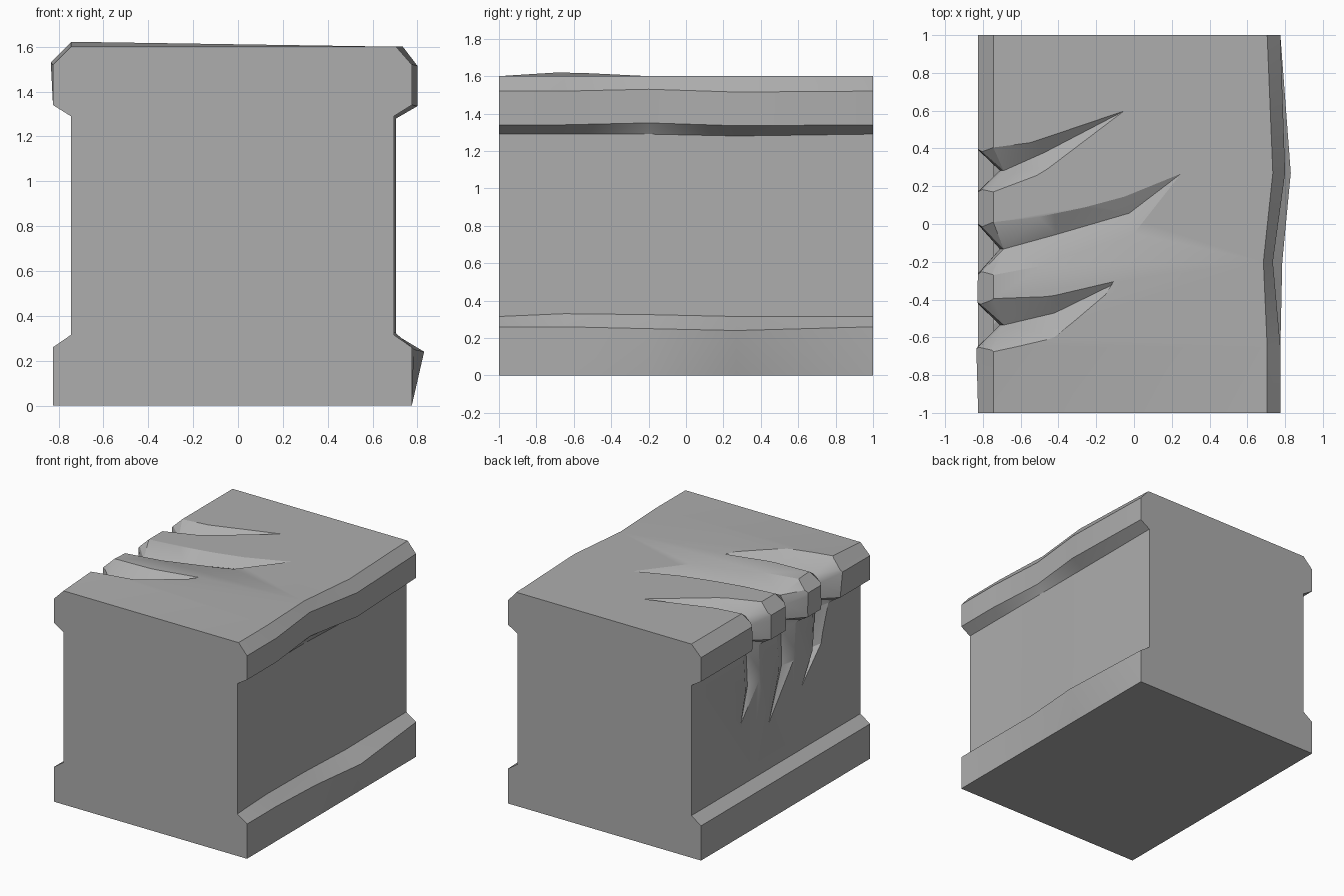
import bpy, bmesh
from mathutils import Vector

cube = bpy.data.objects.get("Cube")
if cube:
    bpy.data.objects.remove(cube)

stone = bpy.data.materials.new("grey stone")
stone.use_nodes = True
GREY = (0.42, 0.42, 0.42, 1)
stone.diffuse_color = GREY
stone.node_tree.nodes["Principled BSDF"].inputs["Base Color"].default_value = GREY


def loft(name, sections):
    """Skin a list of closed rings; a one-point ring makes a pointed end."""
    bm = bmesh.new()
    rings = [[bm.verts.new(p) for p in ring] for ring in sections]
    for a, b in zip(rings, rings[1:]):
        n = max(len(a), len(b))
        for i in range(n):
            j = (i + 1) % n
            if len(a) == 1:
                bm.faces.new((a[0], b[j], b[i]))
            elif len(b) == 1:
                bm.faces.new((a[i], a[j], b[0]))
            else:
                bm.faces.new((a[i], a[j], b[j], b[i]))
    for ring in (rings[0], rings[-1]):
        if len(ring) > 2:
            bm.faces.new(ring)
    bmesh.ops.triangulate(bm, faces=[f for f in bm.faces if len(f.verts) == 4])
    bmesh.ops.recalc_face_normals(bm, faces=bm.faces)
    mesh = bpy.data.meshes.new(name)
    bm.to_mesh(mesh)
    bm.free()
    mesh.materials.append(stone)
    obj = bpy.data.objects.new(name, mesh)
    bpy.context.collection.objects.link(obj)
    return obj


# Half profile of the block: base, waist, rim and chamfered top
HEIGHTS = (0, 0.26, 0.315, 1.29, 1.34, 1.52, 1.6)
LEFT = (0.775, 0.775, 0.695, 0.695, 0.775, 0.775, 0.705)
RIGHT = (-0.825, -0.825, -0.745, -0.745, -0.825, -0.825, -0.745)

# Worn offsets at each slice along the block: {profile row: (dx, dz)}
worn_left = {
    -1: {},
    -0.65: {2: (0, 0.015)},
    -0.2: {1: (0.01, -0.01), 2: (0, 0.01), 4: (-0.04, 0.01), 5: (-0.04, 0.01), 6: (-0.02, 0)},
    0.27: {1: (0.055, -0.02), 2: (0.01, 0), 3: (0.01, -0.01), 4: (0.025, -0.005),
           5: (0.025, -0.005), 6: (0.03, 0)},
    1: {},
}
worn_right = {-0.65: {5: (-0.01, 0.01), 6: (0, 0.022)}}


def side(xs, y, worn):
    pts = []
    for row, (x, z) in enumerate(zip(xs, HEIGHTS)):
        dx, dz = worn.get(row, (0, 0))
        pts.append(Vector((x + dx, y, z + dz)))
    return pts


block = loft("wall_block", [
    side(LEFT, y, worn) + side(RIGHT, y, worn_right.get(y, {}))[::-1]
    for y, worn in worn_left.items()])


def groove(upper, lower, valley):
    """V section whose lips are pushed out beyond the surface."""
    u, l, v = Vector(upper), Vector(lower), Vector(valley)
    return [v + (u - v) * 1.5, v, v + (l - v) * 1.5]


def claw(rim, top_tip, top_mids, waist_mid, waist_tip):
    """Claw mark from a point on the top, over the rim and down the waist."""
    hi, lo = rim
    mid = (hi + lo) / 2
    rings = [[(*top_tip, 1.602)]]
    for (xu, yu), (xl, yl), depth in top_mids:
        rings.append(groove((xu, yu, 1.6), (xl, yl, 1.6),
                            ((xu + xl) / 2, yu * 0.55 + yl * 0.45, 1.6 - depth)))
    rings.append(groove((-0.745, hi + 0.01, 1.6), (-0.745, lo, 1.6), (-0.69, mid, 1.52)))
    rings.append(groove((-0.825, hi, 1.52), (-0.825, lo, 1.52), (-0.71, mid, 1.45)))
    rings.append(groove((-0.825, hi, 1.34), (-0.825, lo, 1.34), (-0.70, mid, 1.34)))
    rings.append(groove((-0.745, hi - 0.01, 1.29), (-0.745, lo + 0.03, 1.29), (-0.695, mid, 1.27)))
    wu, wl = waist_mid
    rings.append(groove((-0.745, wu, 1.0), (-0.745, wl, 1.02), (-0.705, (wu + wl) / 2, 1.0)))
    rings.append([(-0.747, *waist_tip)])
    return loft("claw_cutter", rings)


cutters = [
    claw((0.395, 0.17), (-0.04, 0.605), [((-0.49, 0.45), (-0.46, 0.29), 0.06)],
         (0.36, 0.2), (0.42, 0.77)),
    claw((0.0, -0.265), (0.26, 0.275),
         [((-0.05, 0.145), (0.0, -0.05), 0.05), ((-0.42, 0.055), (-0.4, -0.19), 0.07)],
         (-0.035, -0.21), (0.095, 0.64)),
    claw((-0.42, -0.65), (-0.07, -0.3), [((-0.42, -0.39), (-0.42, -0.57), 0.06)],
         (-0.43, -0.535), (-0.3, 0.78)),
]

# Carve the claw marks, then drop the cutters
bpy.ops.object.select_all(action='DESELECT')
bpy.context.view_layer.objects.active = block
block.select_set(True)
for cutter in cutters:
    cutter.hide_render = True
    mod = block.modifiers.new("claw_mark", 'BOOLEAN')
    mod.operation = 'DIFFERENCE'
    mod.solver = 'EXACT'
    mod.object = cutter
    bpy.ops.object.modifier_apply(modifier=mod.name)
    bpy.data.objects.remove(cutter)
bpy.ops.object.shade_smooth_by_angle(angle=0.5)
